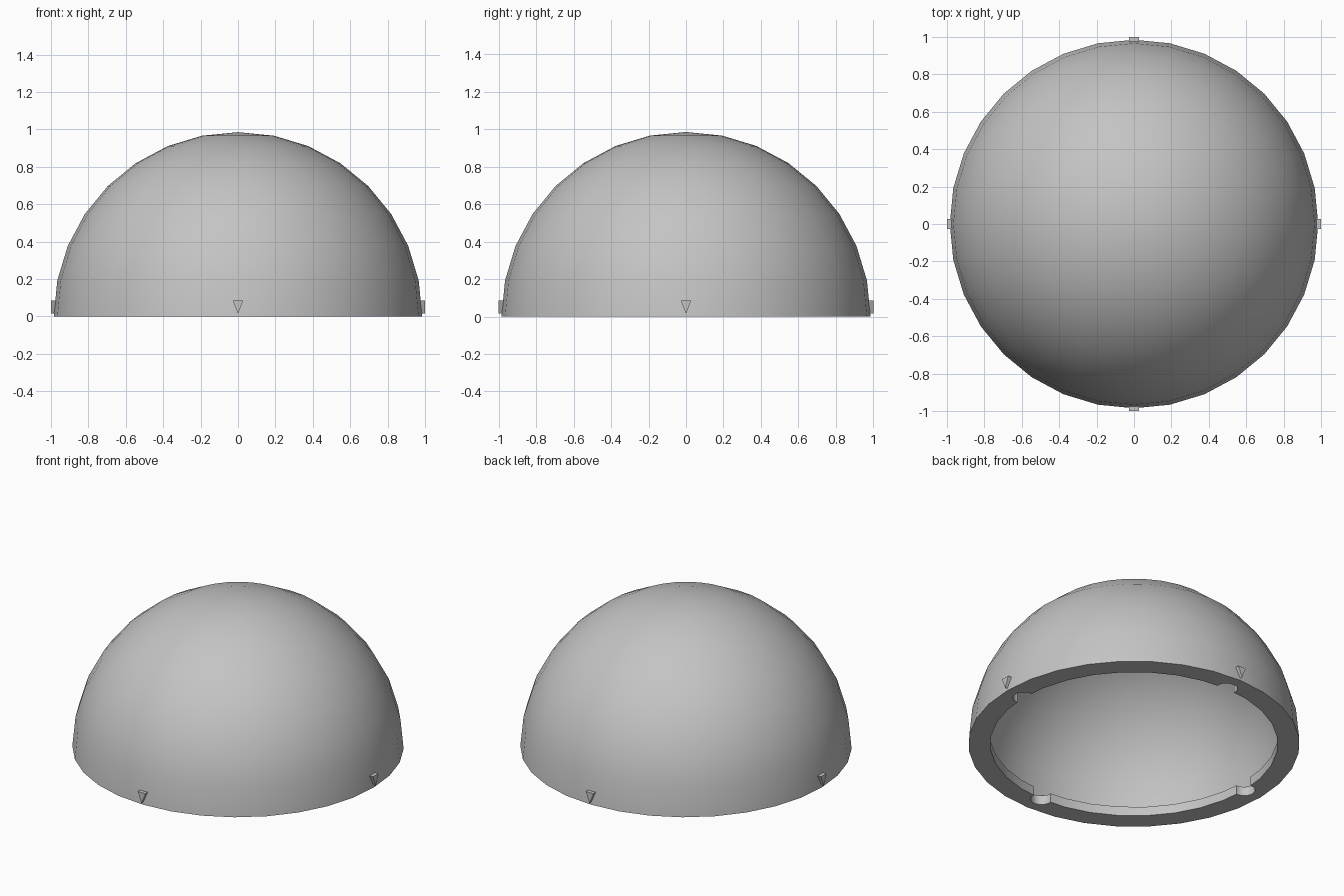
import bpy, bmesh
from math import sin, cos, pi, asin
from mathutils import Matrix

cube = bpy.data.objects.get("Cube")
if cube:
    bpy.data.objects.remove(cube, do_unlink=True)

SIDES = 32
OUTER, INNER = 0.985, 0.93
LIP_RADIUS, LIP_HEIGHT = 0.855, 0.06

grey = bpy.data.materials.new("light_grey")
grey.use_nodes = True
colour = (0.55, 0.55, 0.55, 1)
grey.diffuse_color = colour
grey.node_tree.nodes["Principled BSDF"].inputs["Base Color"].default_value = colour


def make_object(name, bm):
    bmesh.ops.recalc_face_normals(bm, faces=bm.faces)
    mesh = bpy.data.meshes.new(name)
    bm.to_mesh(mesh)
    bm.free()
    mesh.materials.append(grey)
    obj = bpy.data.objects.new(name, mesh)
    bpy.context.collection.objects.link(obj)
    return obj


def arc(radius, start, end, steps=8):
    angles = [start + (end - start) * i / steps for i in range(steps + 1)]
    return [(radius * cos(a), radius * sin(a)) for a in angles]


# Hollow dome with an inward lip around its mouth
profile = arc(OUTER, pi / 2, 0)
profile += [(LIP_RADIUS, 0), (LIP_RADIUS, LIP_HEIGHT)]
profile += arc(INNER, asin(LIP_HEIGHT / INNER), pi / 2)
bm = bmesh.new()
verts = [bm.verts.new((r, 0, z)) for r, z in profile]
edges = [bm.edges.new(pair) for pair in zip(verts, verts[1:])]
bmesh.ops.spin(bm, geom=verts + edges, cent=(0, 0, 0), axis=(0, 0, 1),
               angle=2 * pi, steps=SIDES)
bmesh.ops.remove_doubles(bm, verts=bm.verts, dist=0.0005)
dome = make_object("dome_shell", bm)

# Four round notches through the lip
bm = bmesh.new()
for i in range(4):
    a = i * pi / 2
    place = Matrix.Translation((LIP_RADIUS * cos(a), LIP_RADIUS * sin(a), 0))
    bmesh.ops.create_cone(bm, cap_ends=True, segments=24, radius1=0.065,
                          radius2=0.065, depth=0.14, matrix=place)
cutter = make_object("notch_cutter", bm)
cutter.hide_render = True
cut = dome.modifiers.new("notches", "BOOLEAN")
cut.operation = "DIFFERENCE"
cut.solver = "EXACT"
cut.object = cutter
bpy.context.view_layer.objects.active = dome
bpy.ops.object.select_all(action="DESELECT")
dome.select_set(True)
bpy.ops.object.modifier_apply(modifier=cut.name)
bpy.data.objects.remove(cutter, do_unlink=True)
bpy.ops.object.shade_smooth_by_angle(angle=pi / 6)

# Small triangular alignment markers, pointing down to the rim
for i, side in enumerate(("left", "back", "right", "front")):
    bm = bmesh.new()
    tri = [bm.verts.new((0.96, y, z))
           for y, z in ((-0.028, 0.085), (0.028, 0.085), (0, 0.015))]
    face = bm.faces.new(tri)
    grown = bmesh.ops.extrude_face_region(bm, geom=[face])["geom"]
    moved = [v for v in grown if isinstance(v, bmesh.types.BMVert)]
    bmesh.ops.translate(bm, verts=moved, vec=(0.04, 0, 0))
    if not face.is_valid or len(bm.faces) < 5:
        bm.faces.new(tri)
    bm.transform(Matrix.Rotation(i * pi / 2, 4, "Z"))
    make_object(side + "_marker", bm)
